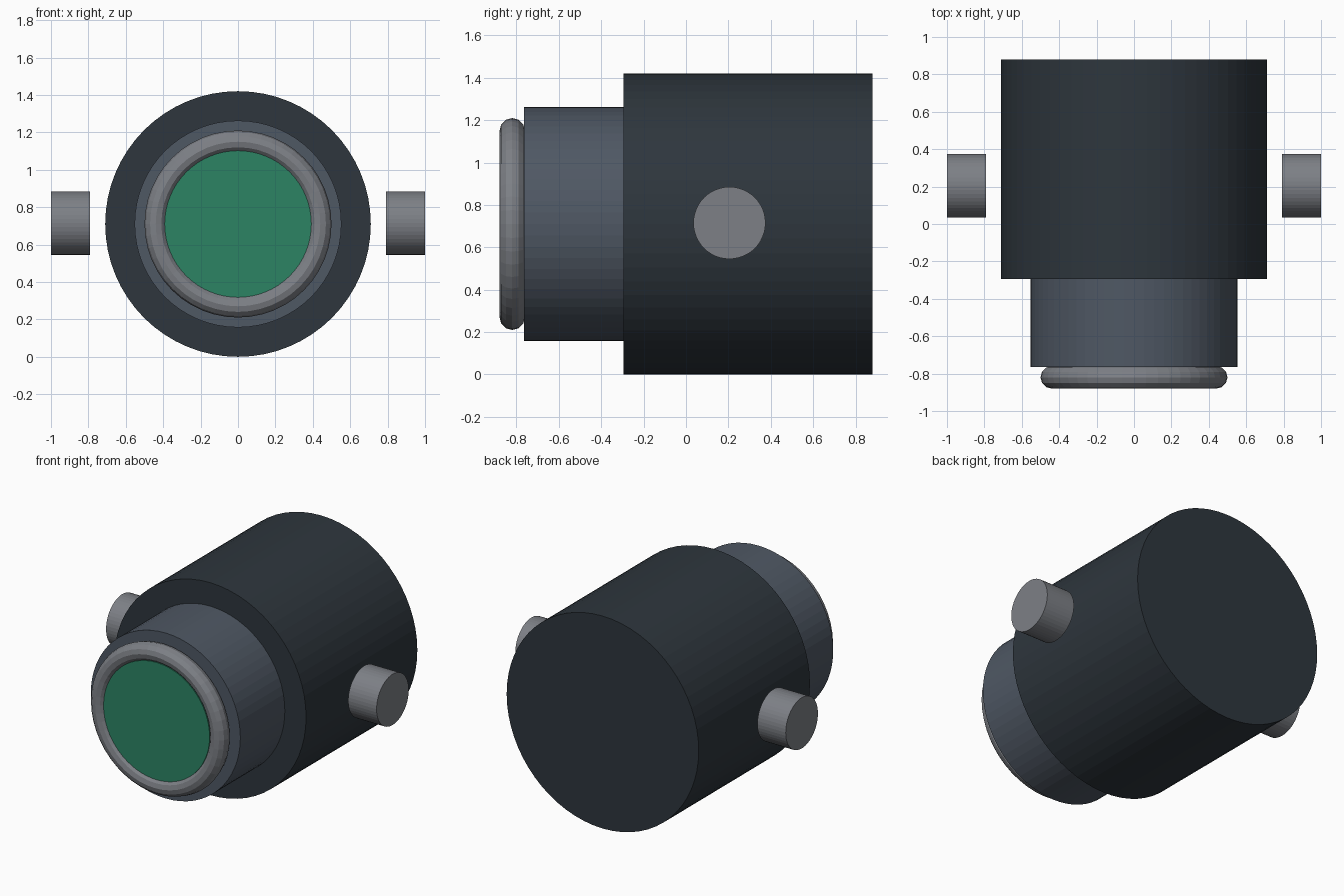
import bpy
from math import radians

cube = bpy.data.objects.get("Cube")
if cube:
    bpy.data.objects.remove(cube, do_unlink=True)


def srgb(r, g, b):
    lin = [((c / 255 + 0.055) / 1.055) ** 2.4 for c in (r, g, b)]
    return (*lin, 1.0)


def material(name, color):
    mat = bpy.data.materials.new(name)
    mat.use_nodes = True
    mat.diffuse_color = color
    mat.node_tree.nodes["Principled BSDF"].inputs["Base Color"].default_value = color
    return mat


charcoal = material("charcoal", srgb(46, 54, 61))
slate = material("slate", srgb(79, 88, 100))
grey = material("grey", srgb(125, 128, 134))
green = material("green", srgb(44, 132, 100))

AXIS_Z = 0.71
ALONG_Y = (radians(90), 0, 0)
ALONG_X = (0, radians(90), 0)


def finish(name, mat):
    obj = bpy.context.object
    obj.name = obj.data.name = name
    obj.data.materials.append(mat)
    return obj


def barrel(name, radius, y0, y1, sides, mat):
    """Cylinder lying along y on the main axis."""
    bpy.ops.mesh.primitive_cylinder_add(
        vertices=sides, radius=radius, depth=y1 - y0,
        location=(0, (y0 + y1) / 2, AXIS_Z), rotation=ALONG_Y)
    return finish(name, mat)


# Main housing, narrower front barrel and front disc
barrel("housing", 0.71, -0.295, 0.88, 64, charcoal)
barrel("front_barrel", 0.553, -0.765, -0.295, 64, slate)
barrel("front_disc", 0.392, -0.86, -0.765, 64, green)

# Rounded ring around the disc
bpy.ops.mesh.primitive_torus_add(
    major_radius=0.44, minor_radius=0.06, major_segments=48, minor_segments=12,
    location=(0, -0.82, AXIS_Z), rotation=ALONG_Y)
finish("front_ring", grey)

# Side pegs, standing clear of the housing
for name, side in (("left_peg", 1), ("right_peg", -1)):
    bpy.ops.mesh.primitive_cylinder_add(
        vertices=48, radius=0.17, depth=0.21,
        location=(side * 0.895, 0.205, AXIS_Z + 0.005), rotation=ALONG_X)
    finish(name, grey)
